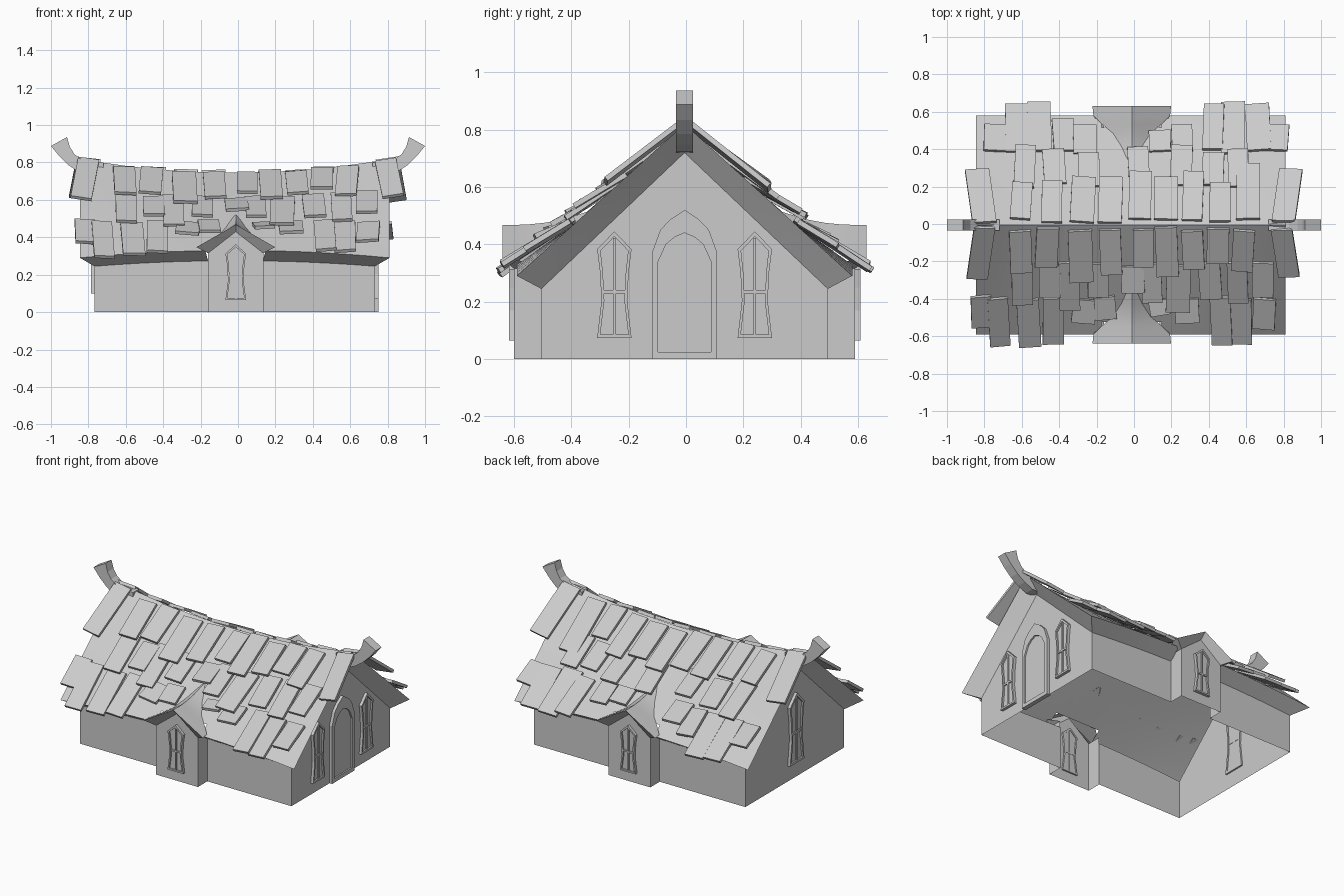
import bpy, bmesh, random
from math import radians
from mathutils import Matrix, Vector

if "Cube" in bpy.data.objects:
    bpy.data.objects.remove(bpy.data.objects["Cube"])

random.seed(4)
YC = -0.005           # centre line of the house
XC = -0.0175          # middle of the roof length


def make(name, verts, faces, mat=None, fix=True):
    bm = bmesh.new()
    vs = [bm.verts.new(v) for v in verts]
    for f in faces:
        bm.faces.new([vs[i] for i in f])
    bmesh.ops.remove_doubles(bm, verts=bm.verts, dist=1e-5)
    if fix:
        bmesh.ops.recalc_face_normals(bm, faces=bm.faces)
    me = bpy.data.meshes.new(name)
    bm.to_mesh(me)
    bm.free()
    ob = bpy.data.objects.new(name, me)
    if mat:
        ob.matrix_world = mat
    bpy.context.collection.objects.link(ob)
    return ob


def smooth(ob):
    bpy.ops.object.select_all(action='DESELECT')
    ob.select_set(True)
    bpy.context.view_layer.objects.active = ob
    bpy.ops.object.shade_smooth_by_angle(angle=radians(30))


def prism(outline, d0, d1):
    """Solid with an (x, z) outline, extruded along y."""
    n = len(outline)
    v = [(x, d, z) for d in (d0, d1) for x, z in outline]
    f = [tuple(range(n)), tuple(range(2 * n - 1, n - 1, -1))]
    f += [(i, (i + 1) % n, n + (i + 1) % n, n + i) for i in range(n)]
    return v, f


def join(parts):
    V, F = [], []
    for v, f in parts:
        F += [tuple(i + len(V) for i in q) for q in f]
        V += v
    return V, F


# sagging roof surface
def sag(x):
    return min(1.1, ((x - XC) / 0.83) ** 2)


def roof_z(x, y):
    ridge, eave = 0.745 + 0.075 * sag(x), 0.33 - 0.04 * sag(x)
    return ridge + (eave - ridge) * abs(y) / 0.585


# main shell: walls, soffit and roof, with openings for the dormers
V, F = [], []


def quad(*pts):
    F.append(tuple(range(len(V), len(V) + len(pts))))
    V.extend(pts)


us = [-1, -0.85, -0.7, -0.55, -0.4, -0.19, -0.09, 0, 0.1, 0.2, 0.4, 0.55, 0.7, 0.85, 1]
for s in (1, -1):
    def section(u):
        rx, wx = XC + 0.828 * u, XC + 0.75 * u
        ys = (0, 0.26, 0.52, 0.585)
        pts = [(rx, s * y + YC, roof_z(rx, y)) for y in ys]
        wt = 0.275 - 0.03 * u * u
        return pts + [(wx, s * 0.5 + YC, wt), (wx, s * 0.5 + YC, 0)]
    for a, b in zip(us, us[1:]):
        A, B = section(a), section(b)
        in_dormer = a >= -0.2 and b <= 0.21
        for k in range(2 if in_dormer else 5):
            quad(A[k], A[k + 1], B[k + 1], B[k])
    for u in (-1, 1):
        S = section(u)
        wx = S[4][0]
        top, mid = (wx, YC, 0.72), (wx, s * 0.25 + YC, 0.4825)
        quad(S[0], S[1], mid, top)                     # verge boards
        quad(S[1], S[2], S[3], S[4], mid)
        quad(top, mid, S[4], S[5], (wx, YC, 0))        # gable wall
smooth(make("house_shell", V, F))

# dormers with flared roofs running into the main roof
DX = -0.012
for s, name in ((-1, "front"), (1, "back")):
    V, F = [], []

    def P(x, y, z):
        return (DX + x, s * y + YC, z)
    W = [(-0.148, 0), (-0.148, 0.315), (0, 0.43), (0.148, 0.315), (0.148, 0)]
    quad(*[P(x, 0.595, z) for x, z in W])
    for m in (-1, 1):
        quad(P(m * .148, .595, 0), P(m * .148, .595, .315), P(m * .148, .5, .315), P(m * .148, .5, 0))
        rings = [(0.635, 0.21, 0.347, 0.468), (0.585, 0.205, 0.347, 0.468), (0.54, 0.16, 0.368, 0.47),
                 (0.49, 0.10, 0.402, 0.475), (0.42, 0.055, 0.45, 0.488), (0.32, 0.01, 0.515, 0.52)]
        for (y0, w0, e0, r0), (y1, w1, e1, r1) in zip(rings, rings[1:]):
            quad(P(0, y0, r0), P(m * w0, y0, e0), P(m * w1, y1, e1), P(0, y1, r1))
        quad(P(0, .635, .468), P(m * .21, .635, .347), P(m * .148, .595, .315), P(0, .595, .43))
        quad(P(m * .21, .635, .347), P(m * .205, .585, .347), P(m * .148, .5, .315), P(m * .148, .595, .315))
    smooth(make(name + "_dormer", V, F))


# framed openings: raised rim, recessed panel and optional glazing bars
def opening(name, half, inner, loc, angle, bars=()):
    def full(h):
        return h + [(-x, z) for x, z in reversed(h) if x > 0]
    o, i = full(half), full(inner)
    n = len(o)
    v = [(x, d, z) for d in (-0.01, 0.018) for p in (o, i) for x, z in p]
    f = []
    for k in range(n):
        j = (k + 1) % n
        f += [(k, j, 2 * n + j, 2 * n + k), (n + k, n + j, 3 * n + j, 3 * n + k),
              (k, j, n + j, n + k), (2 * n + k, 2 * n + j, 3 * n + j, 3 * n + k)]
    parts = [(v, f), prism(i, -0.006, 0.008)]
    for x0, x1, z0, z1 in bars:
        parts.append(prism([(x0, z0), (x1, z0), (x1, z1), (x0, z1)], -0.008, 0.015))
    v, f = join(parts)
    make(name, v, f, Matrix.Translation(loc) @ Matrix.Rotation(radians(angle), 4, 'Z'))


def window(name, loc, angle, sx=1, sz=1):
    half = [(.06, 0), (.045, .13), (.05, .23), (.06, .31), (0, .372)]
    inner = [(.049, .012), (.035, .13), (.04, .23), (.048, .305), (0, .354)]
    bars = [(-.005, .005, .012, .35), (-.037, .037, .155, .167)]
    opening(name, [(x * sx, z * sz) for x, z in half], [(x * sx, z * sz) for x, z in inner],
            loc, angle, [(a * sx, b * sx, c * sz, d * sz) for a, b, c, d in bars])


XR, XL = XC + 0.75, XC - 0.75
window("right_window_a", (XR, -0.25, 0.073), -90)
window("right_window_b", (XR, 0.24, 0.073), -90)
window("left_window", (XL, YC, 0.10), 90, 1.2, 1.2)
window("front_dormer_window", (DX, -0.595 + YC, 0.065), 180, 0.92, 0.8)
window("back_dormer_window", (DX, 0.595 + YC, 0.065), 0, 0.92, 0.8)
opening("door", [(.114, 0), (.114, .37), (.085, .45), (.05, .487), (0, .52)],
        [(.092, .025), (.092, .34), (.065, .4), (.035, .425), (0, .44)], (XR, YC, 0), -90)

# curved ridge horns
horn = [(.72, .72), (.79, .722), (.85, .748), (.905, .785), (.955, .833), (1, .888),
        (.914, .936), (.9, .885), (.875, .845), (.83, .81), (.72, .80)]
for s, name in ((-1, "left"), (1, "right")):
    v, f = prism([(s * x, z) for x, z in horn], YC - 0.03, YC + 0.03)
    make(name + "_ridge_horn", v, f)

# shingles: per row the upper edge, then (x, lower edge) pairs
front = [
    (0.01, [(-.8, .28), (-.61, .25), (-.46, .22), (-.29, .3), (-.13, .26), (.05, .22), (.17, .27),
            (.31, .23), (.45, .2), (.59, .24), (.79, .27)]),
    (0.2, [(-.6, .42), (-.45, .38), (-.35, .45), (-.19, .38), (-.01, .36), (.09, .41), (.24, .46),
           (.4, .39), (.55, .41), (.69, .38)]),
    (0.38, [(-.82, .54), (-.73, .64), (-.57, .645), (-.43, .63), (-.26, .52), (-.16, .5), (.13, .48),
            (.28, .52), (.46, .635), (.57, .63), (.7, .55)])]
back = [
    (0.01, [(-.8, .29), (-.61, .22), (-.44, .23), (-.28, .25), (-.13, .25), (.03, .28), (.17, .25),
            (.31, .28), (.46, .22), (.61, .32), (.8, .29)]),
    (0.2, [(-.59, .42), (-.42, .4), (-.24, .38), (.03, .41), (.25, .42), (.42, .38), (.56, .4)]),
    (0.38, [(-.74, .53), (-.62, .64), (-.5, .65), (-.37, .56), (-.26, .53), (.14, .5), (.26, .53),
            (.42, .64), (.53, .65), (.67, .64), (.76, .53)])]
for s, rows, name in ((-1, front, "front"), (1, back, "back")):
    parts = []
    for r, (y0, items) in enumerate(rows):
        for x, y1 in items:
            w = random.uniform(0.054, 0.065)
            ya = y0 + random.uniform(-0.005, 0.02)
            lift = random.uniform(0.028, 0.05)
            top = Vector((x, s * ya + YC, roof_z(x, ya) + 0.004))
            skew = random.uniform(-0.015, 0.015)
            if r == 0 and abs(x) > 0.75:
                skew = 0.04 if x > 0 else -0.04
            low = Vector((x + skew, s * y1 + YC, roof_z(x, y1) + lift))
            along = (low - top).normalized()
            roll = 0.1 * (x - XC) + random.uniform(-0.05, 0.05)
            side = Vector((1, 0, roll))
            side = (side - along * side.dot(along)).normalized() * w
            up = side.cross(along).normalized() * 0.018
            if up.z < 0:
                up = -up
            ring = [top - side, top + side, low + side, low - side]
            v = [tuple(p) for p in ring] + [tuple(p + up) for p in ring]
            parts.append((v, [(0, 1, 2, 3), (4, 5, 6, 7)] +
                          [(i, (i + 1) % 4, 4 + (i + 1) % 4, 4 + i) for i in range(4)]))
    v, f = join(parts)
    make(name + "_shingles", v, f)
